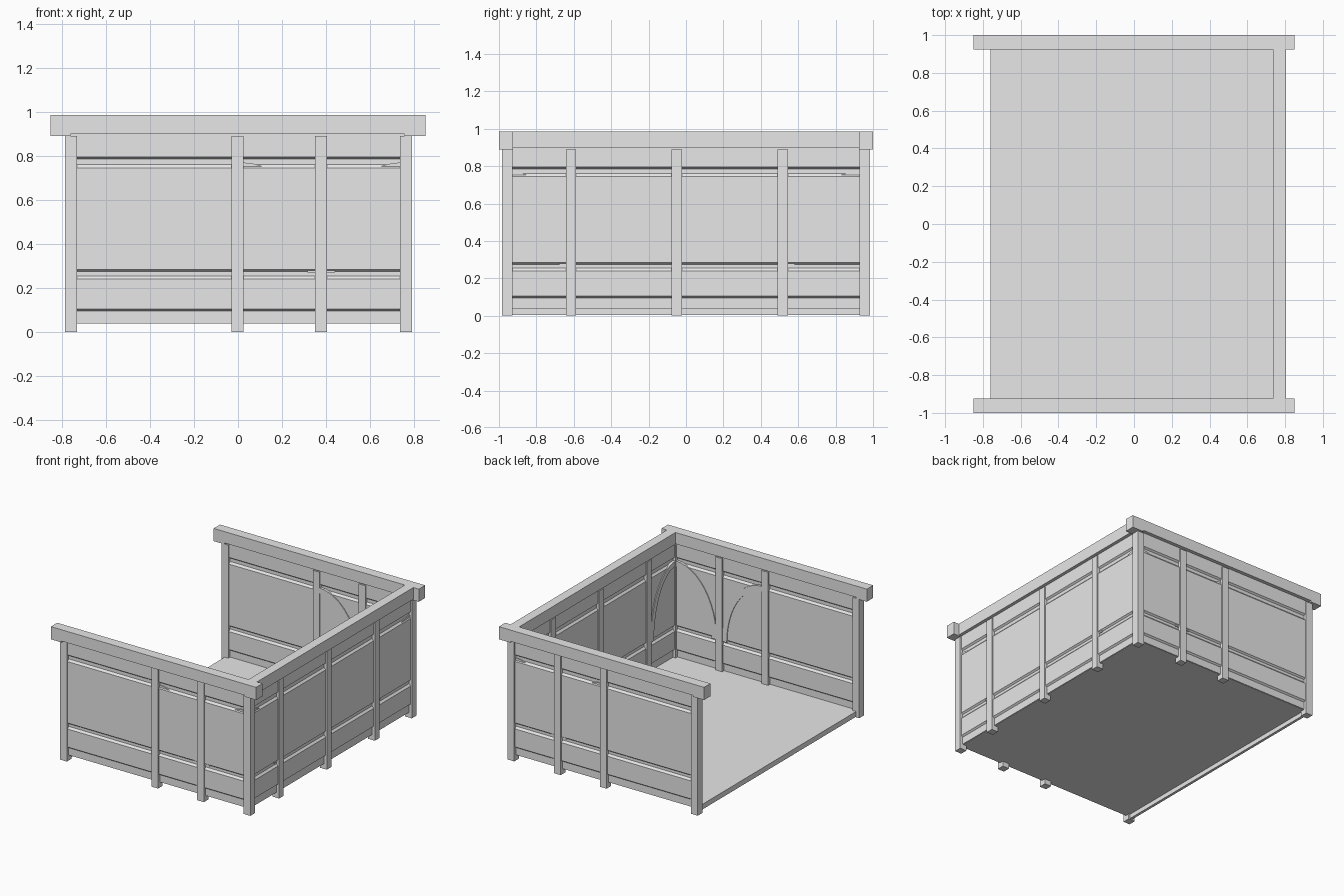
import bpy, bmesh, math
from mathutils import Vector

cube = bpy.data.objects.get("Cube")
if cube:
    bpy.data.objects.remove(cube, do_unlink=True)

grey = bpy.data.materials.new("plain_grey")
grey.use_nodes = True
grey.diffuse_color = (0.8, 0.8, 0.8, 1)
grey.node_tree.nodes["Principled BSDF"].inputs["Base Color"].default_value = (0.8, 0.8, 0.8, 1)


def prism(name, outline, offset):
    """Closed 3D outline swept along an offset vector."""
    bm = bmesh.new()
    base = bm.faces.new([bm.verts.new(p) for p in outline])
    new = bmesh.ops.extrude_face_region(bm, geom=[base])["geom"]
    moved = [v for v in new if isinstance(v, bmesh.types.BMVert)]
    bmesh.ops.translate(bm, verts=moved, vec=offset)
    bmesh.ops.recalc_face_normals(bm, faces=bm.faces)
    mesh = bpy.data.meshes.new(name)
    bm.to_mesh(mesh)
    bm.free()
    mesh.materials.append(grey)
    obj = bpy.data.objects.new(name, mesh)
    bpy.context.collection.objects.link(obj)
    return obj


def box(name, x0, x1, y0, y1, z0, z1):
    outline = [(x0, y0, z0), (x1, y0, z0), (x1, y1, z0), (x0, y1, z0)]
    return prism(name, outline, Vector((0, 0, z1 - z0)))


WALL_X, WALL_Y = 0.7625, 0.955   # wall centre planes
HALF = 0.0275                    # half a post
POST_TOP = 0.89


# Maps from (along, outward, z) to the model for each wall
def side_map(u, v, z):
    return Vector((WALL_X + v, u, z))


def end_map(sign):
    return lambda u, v, z: Vector((u, sign * (WALL_Y + v), z))


# Half cross-section of a wall: boards with bevelled grooves between them
CORE, FACE = 0.005, 0.018
half = [(CORE, 0.04), (CORE, 0.095), (FACE, 0.105), (FACE, 0.24),
        (CORE, 0.255), (CORE, 0.275), (FACE, 0.285), (FACE, 0.745),
        (CORE, 0.76), (CORE, 0.785), (FACE, 0.795), (FACE, 0.90)]
section = half + [(-v, z) for v, z in reversed(half)]


def wall(name, place, u0, u1):
    outline = [place(u0, v, z) for v, z in section]
    prism(name, outline, place(u1, 0, 0) - place(u0, 0, 0))


def post(name, place, u):
    a, b = place(u - HALF, -HALF, 0), place(u + HALF, HALF, 0)
    box(name, min(a.x, b.x), max(a.x, b.x), min(a.y, b.y), max(a.y, b.y), 0, POST_TOP)


def brace(name, place, foot, head, steps=12):
    """Arched brace, upright at the foot and level at the head."""
    span, width = foot - head, math.copysign(0.04, foot - head)
    v0, v1 = -0.024, 0.012
    arc = [math.pi / 2 * i / steps for i in range(steps + 1)]
    pts = [(head + span * math.cos(t), 0.27 + 0.5 * math.sin(t)) for t in arc]
    pts += [(head + (span - width) * math.cos(t), 0.27 + 0.46 * math.sin(t))
            for t in reversed(arc)]
    outline = [place(u, v0, z) for u, z in pts]
    prism(name, outline, place(0, v1, 0) - place(0, v0, 0))


# Front and back walls
for label, sign in (("front", -1), ("back", 1)):
    place = end_map(sign)
    wall(label + "_wall_boards", place, -0.76, WALL_X)
    for i, u in enumerate((-0.7575, -0.0025, 0.3775, WALL_X)):
        post(f"{label}_post_{i}", place, u)
    brace(label + "_brace_inner", place, 0.355, 0.02)
    brace(label + "_brace_outer", place, 0.40, 0.74)
    # Top beam with deeper ends that sit on the corner posts
    profile = [(-0.85, 0.89), (-0.76, 0.89), (-0.76, 0.90), (0.755, 0.90),
               (0.755, 0.89), (0.85, 0.89), (0.85, 0.985), (-0.85, 0.985)]
    outline = [Vector((x, sign * 0.925, z)) for x, z in profile]
    prism(label + "_top_beam", outline, Vector((0, sign * 0.075, 0)))

# Side wall
wall("side_wall_boards", side_map, -WALL_Y, WALL_Y)
for i, u in enumerate((-0.615, -0.05, 0.5175)):
    post(f"side_post_{i}", side_map, u)
brace("side_brace_front", side_map, -0.635, -0.93)
brace("side_brace_back", side_map, 0.54, 0.93)
box("side_top_beam", 0.735, 0.805, -0.925, 0.925, 0.897, 0.985)

# Floor and the sill under its open edge
box("floor", -0.76, WALL_X, -WALL_Y, WALL_Y, 0.038, 0.044)
box("open_edge_sill", -0.76, -0.74, -0.93, 0.93, 0.005, 0.038)
